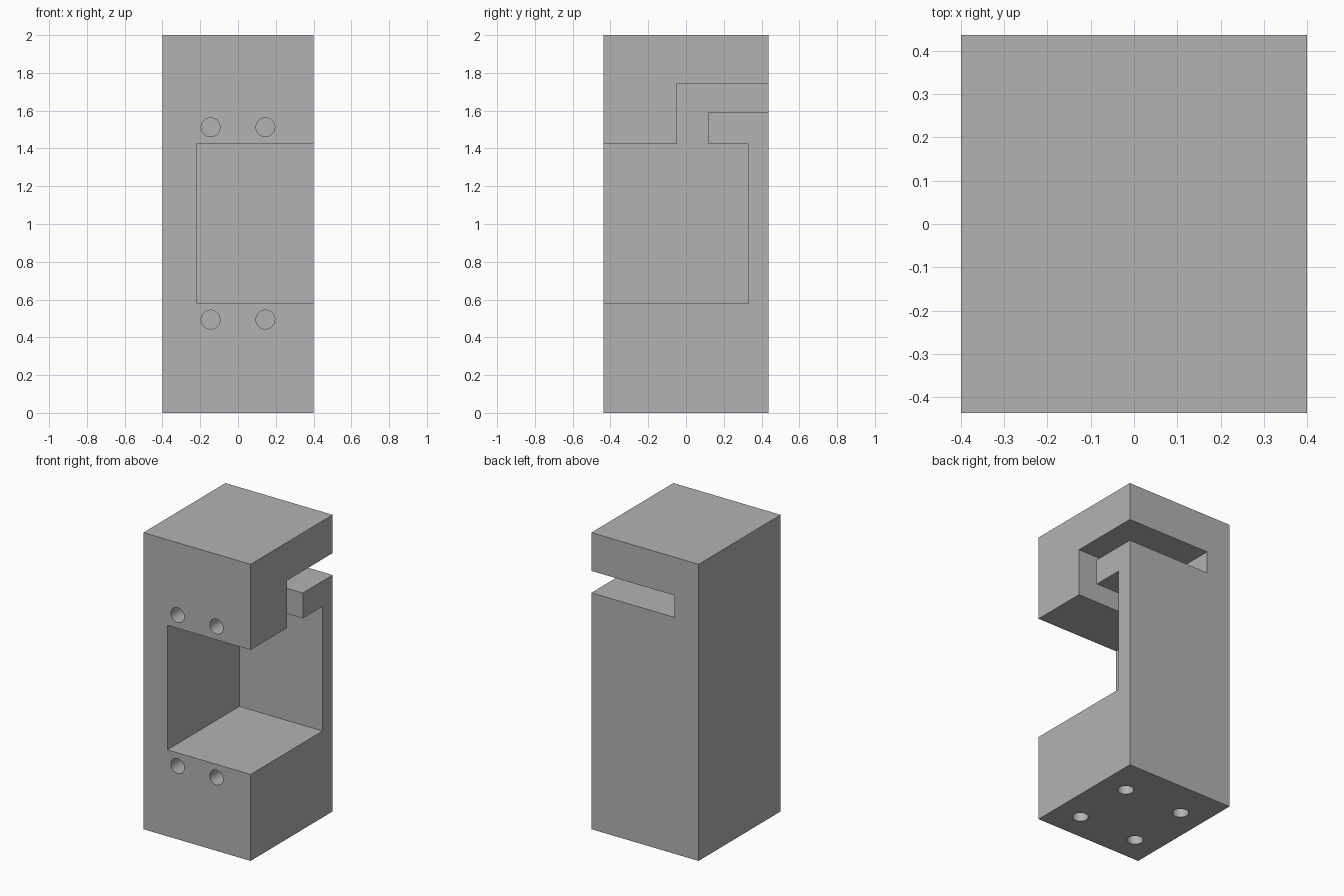
import bpy
import bmesh
import math
from mathutils import Matrix, Vector

cube = bpy.data.objects.get("Cube")
if cube:
    bpy.data.objects.remove(cube, do_unlink=True)

W, D, H = 0.80, 0.874, 2.0      # block size
HOLE_R, HOLE_DEPTH = 0.05, 0.25
OUT = 0.1                       # cutter overshoot beyond the block

grey = bpy.data.materials.new("mid grey")
grey.use_nodes = True
colour = (0.45, 0.45, 0.45, 1)
grey.diffuse_color = colour
grey.node_tree.nodes["Principled BSDF"].inputs["Base Color"].default_value = colour


def add_object(name, bm):
    bmesh.ops.recalc_face_normals(bm, faces=bm.faces)
    mesh = bpy.data.meshes.new(name)
    bm.to_mesh(mesh)
    bm.free()
    mesh.materials.append(grey)
    obj = bpy.data.objects.new(name, mesh)
    bpy.context.collection.objects.link(obj)
    return obj


def prism(name, profile, x0, x1):
    """Extrude a (y, z) outline along x."""
    bm = bmesh.new()
    face = bm.faces.new([bm.verts.new((x0, y, z)) for y, z in profile])
    ext = bmesh.ops.extrude_face_region(bm, geom=[face])["geom"]
    verts = [v for v in ext if isinstance(v, bmesh.types.BMVert)]
    bmesh.ops.translate(bm, verts=verts, vec=(x1 - x0, 0, 0))
    return add_object(name, bm)


def drill(name, mouth, direction):
    """Cylinder running from just outside the mouth into the block."""
    d = Vector(direction)
    centre = Vector(mouth) + d * (HOLE_DEPTH - OUT) / 2
    turn = d.to_track_quat("Z", "Y").to_matrix().to_4x4()
    bm = bmesh.new()
    bmesh.ops.create_cone(bm, cap_ends=True, segments=32, radius1=HOLE_R,
                          radius2=HOLE_R, depth=HOLE_DEPTH + OUT,
                          matrix=Matrix.Translation(centre) @ turn)
    return add_object(name, bm)


def cut(target, cutter):
    cutter.hide_render = True
    mod = target.modifiers.new("cut", "BOOLEAN")
    mod.operation = "DIFFERENCE"
    mod.solver = "EXACT"
    mod.object = cutter
    bpy.context.view_layer.objects.active = target
    bpy.ops.object.modifier_apply(modifier=mod.name)
    bpy.data.objects.remove(cutter, do_unlink=True)


# Main block
front, back = -D / 2, D / 2
body = prism("bracket_body", [(front, 0), (back, 0), (back, H), (front, H)], -W / 2, W / 2)

# Chamber open to the front and left, joined to a stepped slot leaving at the back
chamber = [(front - OUT, 0.583), (0.33, 0.583), (0.33, 1.423), (0.12, 1.423),
           (0.12, 1.594), (back + OUT, 1.594), (back + OUT, 1.742),
           (-0.05, 1.742), (-0.05, 1.423), (front - OUT, 1.423)]
cut(body, prism("chamber_cutter", chamber, -0.221, W / 2 + OUT))

# Screw holes in the front, above and below the chamber, and in the base
for x in (-0.145, 0.145):
    for z in (0.494, 1.512):
        cut(body, drill("front_hole_cutter", (x, front, z), (0, 1, 0)))
for x in (-0.22, 0.22):
    for y in (-0.252, 0.182):
        cut(body, drill("base_hole_cutter", (x, y, 0), (0, 0, 1)))

# Smooth hole walls, crisp block edges
bpy.ops.object.select_all(action="DESELECT")
body.select_set(True)
bpy.context.view_layer.objects.active = body
bpy.ops.object.shade_smooth_by_angle(angle=math.radians(30))
